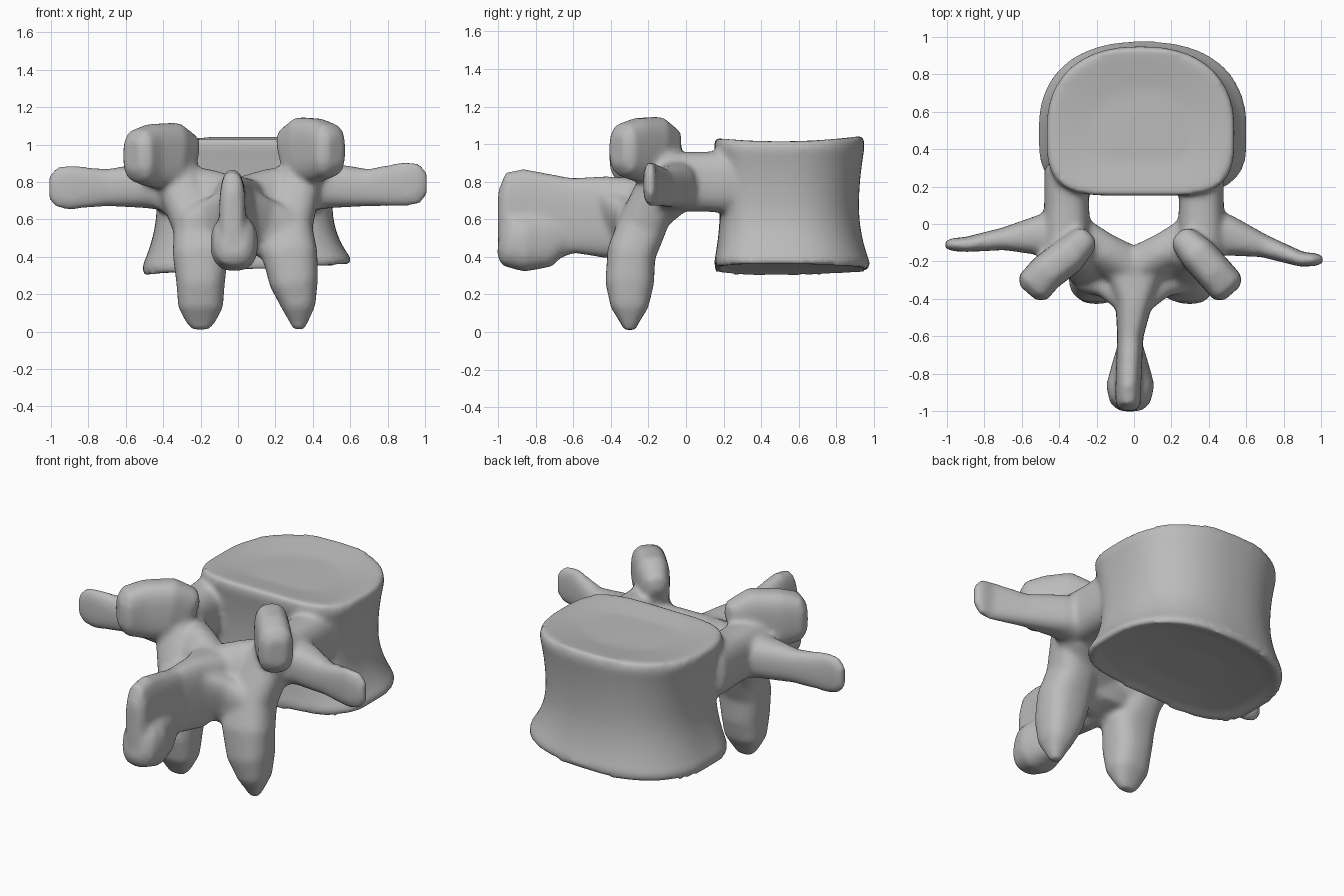
import bpy, bmesh, math
from mathutils import Vector

if "Cube" in bpy.data.objects:
    bpy.data.objects.remove(bpy.data.objects["Cube"])

grey = (0.5, 0.5, 0.5, 1)
bone = bpy.data.materials.new("bone grey")
bone.use_nodes = True
bone.diffuse_color = grey
bone.node_tree.nodes["Principled BSDF"].inputs["Base Color"].default_value = grey

across, along = Vector((1, 0, 0)), Vector((0, 1, 0))
bm = bmesh.new()


def signed_power(value, power):
    return math.copysign(abs(value) ** power, value)


def circle(count):
    """Cosine and sine pairs around one turn."""
    angles = [math.tau * index / count for index in range(count)]
    return [(math.cos(angle), math.sin(angle)) for angle in angles]


def skin(rings):
    """Join equal rings of points into a closed solid."""
    loops = [[bm.verts.new(point) for point in ring] for ring in rings]
    count = len(loops[0])
    for lower, upper in zip(loops, loops[1:]):
        for i in range(count):
            j = (i + 1) % count
            bm.faces.new((lower[i], lower[j], upper[j], upper[i]))
    bm.faces.new(loops[0][::-1])
    bm.faces.new(loops[-1])


def sweep(path, side, power=0.8, cap=0.04):
    """Path rows: x, y, z, half width along side, half width across it."""
    centres = [Vector(row[:3]) for row in path]
    sizes = [Vector(row[3:]) for row in path]
    # rounded end caps
    start = (centres[0] - centres[1]).normalized() * cap
    end = (centres[-1] - centres[-2]).normalized() * cap
    centres = [centres[0] + start] + centres + [centres[-1] + end]
    sizes = [sizes[0] * 0.6] + sizes + [sizes[-1] * 0.6]
    rings = []
    for index, centre in enumerate(centres):
        before = centres[max(index - 1, 0)]
        after = centres[min(index + 1, len(centres) - 1)]
        tangent = (after - before).normalized()
        wide = (side - tangent * side.dot(tangent)).normalized()
        tall = tangent.cross(wide)
        width, height = sizes[index]
        rings.append([centre + wide * width * signed_power(c, power)
                      + tall * height * signed_power(s, power) for c, s in circle(24)])
    skin(rings)


def body_ring(level, inset=1.0, sink=0.0):
    """Flat-backed outline; level runs from -1 (bottom) to 1 (top)."""
    flare = level ** 2
    low = max(-level, 0) ** 2
    half_width = 0.47 + 0.045 * flare + 0.07 * low
    front = 0.42 + 0.04 * flare + 0.035 * low
    back = 0.32 + 0.04 * flare
    ring = []
    for c, s in circle(72):
        if s > 0:
            x, y = signed_power(c, 0.85), front * signed_power(s, 0.85)
        else:
            x = signed_power(c, 0.42) * (1 - (0.04 + 0.06 * low) * s * s)
            y = back * signed_power(s, 0.55)
        x = 0.035 + 0.015 * low + half_width * x * inset
        y *= inset
        # bottom leans sideways, top dips in the middle
        z = 0.67 + 0.345 * level - sink * level
        z += 0.05 * low * x + max(level, 0) ** 4 * 0.15 * y * y
        ring.append(Vector((x, 0.5 + y, z)))
    return ring


# vertebral body: waisted drum with rounded rims and dished ends
rim = 0.88
levels = [rim * (step / 6 - 1) for step in range(13)]
skin([body_ring(-1, 0.4, 0.04), body_ring(-1, 0.8, 0.02), body_ring(-1, 0.95)]
     + [body_ring(level) for level in levels]
     + [body_ring(1, 0.96), body_ring(1, 0.85), body_ring(1, 0.5, 0.01)])

# paired parts, slightly uneven between the sides
for sx in (1, -1):
    left = sx > 0
    slant = Vector((sx * 0.75, 0.65, 0))
    spread = Vector((sx * 0.4, 1, 0))

    # pedicle
    sweep([(sx * 0.36, 0.3, 0.8, 0.12, 0.17),
           (sx * 0.36, 0.1, 0.8, 0.12, 0.16),
           (sx * 0.36, -0.14, 0.8, 0.13, 0.16)], across)

    # transverse process
    back, lift = (0.08, 0.02) if left else (0, 0)
    sweep([(sx * 0.34, -0.05, 0.78, 0.14, 0.14),
           (sx * 0.5, -0.06, 0.78, 0.11, 0.12),
           (sx * 0.7, -0.08 - back / 2, 0.77, 0.06, 0.1),
           (sx * 0.9, -0.11 - back, 0.77 + lift, 0.04, 0.12),
           (sx * 0.97, -0.11 - back, 0.77 + lift, 0.035, 0.11)], along)

    # superior articular process: upright slanting plate
    top, out = (0.97, 0) if left else (0.94, 0.04)
    sweep([(sx * 0.28, -0.1, top - 0.04, 0.08, 0.16),
           (sx * 0.35, -0.17, top, 0.1, 0.18),
           (sx * (0.43 + out), -0.26, top, 0.1, 0.17),
           (sx * (0.5 + out), -0.34, top, 0.1, 0.14)], slant, power=0.7)

    # lamina half
    sweep([(sx * 0.34, -0.07, 0.76, 0.12, 0.14),
           (sx * 0.2, -0.16, 0.7, 0.11, 0.18),
           (0, -0.27, 0.62, 0.12, 0.2)], spread)

    # web spreading from the spine root to the lower facet
    sweep([(sx * 0.24, -0.27, 0.52, 0.1, 0.15),
           (sx * 0.12, -0.31, 0.56, 0.08, 0.16),
           (0, -0.4, 0.6, 0.07, 0.18)], spread)

    # inferior articular process, the left one pointed and leaning out
    lean, tip = (0.1, 0.05) if left else (0, 0.08)
    hip = sx * 0.2 + lean
    sweep([(sx * 0.33, -0.13, 0.82, 0.12, 0.11),
           (sx * 0.22 + lean / 2, -0.23, 0.57, 0.13, 0.13),
           (hip - lean / 4, -0.29, 0.42, 0.15, 0.13),
           (hip, -0.3, 0.26, 0.13, 0.13),
           (hip + lean / 4, -0.3, 0.13, tip + 0.04, 0.1),
           (hip + lean / 4, -0.3, 0.05, tip, 0.05)], across)

# spinous process: thin blade with a flared root
sweep([(0, -0.2, 0.64, 0.18, 0.18),
       (0, -0.42, 0.61, 0.1, 0.22),
       (-0.02, -0.6, 0.62, 0.07, 0.2),
       (-0.03, -0.85, 0.6, 0.07, 0.27),
       (-0.03, -0.96, 0.6, 0.07, 0.25)], across, power=0.7)
# thick lower end of the spine
sweep([(-0.02, -0.66, 0.54, 0.07, 0.1),
       (-0.02, -0.76, 0.49, 0.1, 0.15),
       (-0.02, -0.86, 0.47, 0.13, 0.15),
       (-0.02, -0.95, 0.49, 0.11, 0.14)], across)

bmesh.ops.recalc_face_normals(bm, faces=bm.faces)
mesh = bpy.data.meshes.new("vertebra")
bm.to_mesh(mesh)
bm.free()
mesh.materials.append(bone)
vertebra = bpy.data.objects.new("vertebra", mesh)
bpy.context.collection.objects.link(vertebra)

# fuse everything into one smooth bone
remesh = vertebra.modifiers.new("fuse", 'REMESH')
remesh.mode = 'VOXEL'
remesh.voxel_size = 0.016
remesh.use_smooth_shade = True
soften = vertebra.modifiers.new("soften", 'SMOOTH')
soften.factor = 0.5
soften.iterations = 10
